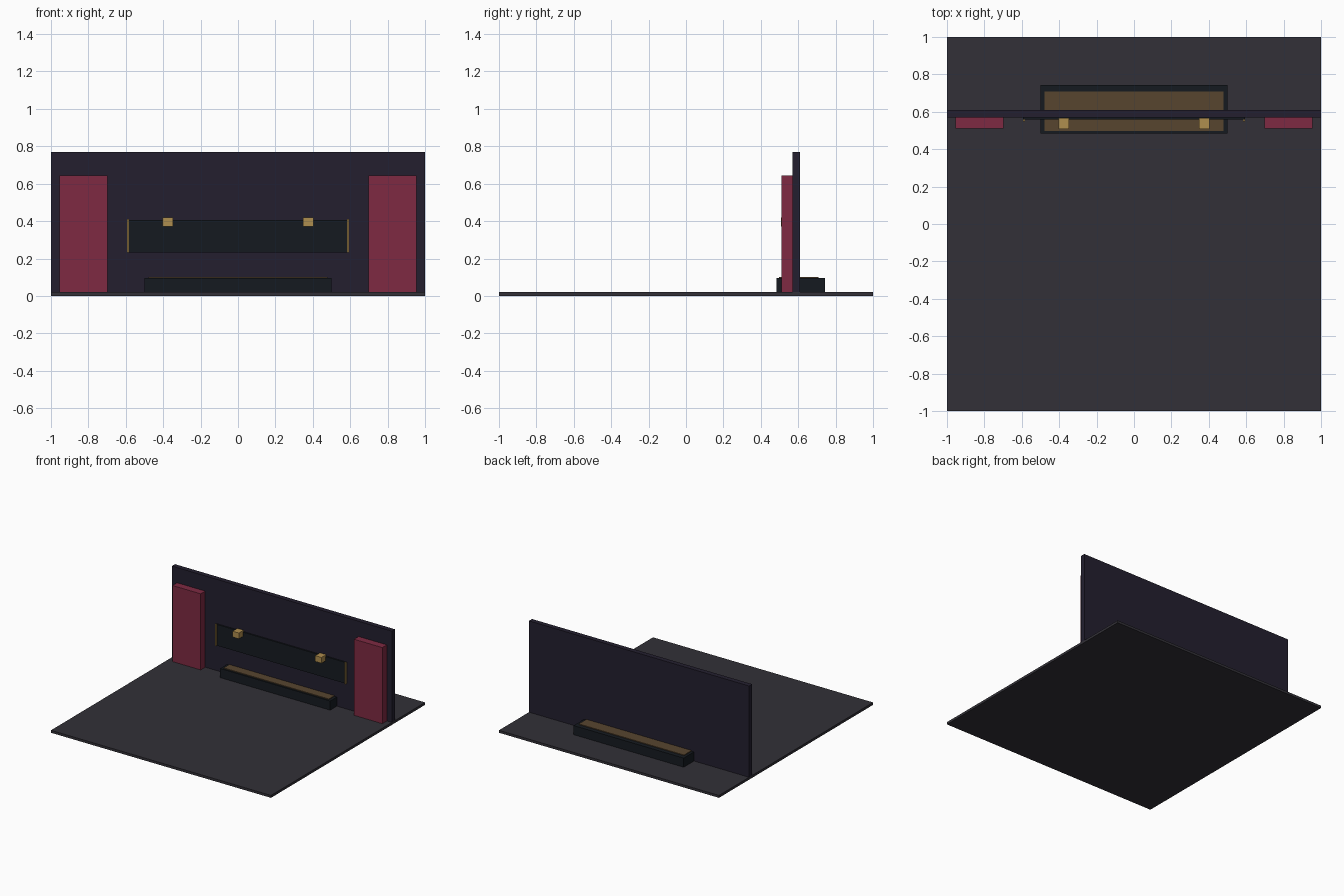
import bpy

if "Cube" in bpy.data.objects:
    bpy.data.objects.remove(bpy.data.objects["Cube"])


def material(name, hex_rgb):
    """Flat colour given as an sRGB hex value."""
    chans = [((hex_rgb >> s) & 255) / 255 for s in (16, 8, 0)]
    lin = [c / 12.92 if c <= 0.04045 else ((c + 0.055) / 1.055) ** 2.4 for c in chans]
    m = bpy.data.materials.new(name)
    m.diffuse_color = (*lin, 1)
    m.use_nodes = True
    m.node_tree.nodes["Principled BSDF"].inputs["Base Color"].default_value = m.diffuse_color
    return m


def box(name, x, y, z, mat):
    """Box spanning the given (min, max) ranges."""
    bpy.ops.mesh.primitive_cube_add(size=1)
    ob = bpy.context.object
    ob.name = name
    ob.location = [(a + b) / 2 for a, b in (x, y, z)]
    ob.scale = [b - a for a, b in (x, y, z)]
    bpy.ops.object.transform_apply(location=True, rotation=False, scale=True)
    ob.data.materials.append(mat)
    return ob


def pair(name, x, y, z, mat):
    """Left and right copies of a box."""
    box(name + "_right", x, y, z, mat)
    box(name + "_left", (-x[1], -x[0]), y, z, mat)


charcoal = material("charcoal", 0x323037)
night = material("night_purple", 0x231F2F)
black = material("blue_black", 0x151A20)
brown = material("brown_wood", 0x57452F)
crimson = material("crimson", 0x7E2A42)
gold = material("gold", 0xAF8E4E)

# Floor and back wall
box("floor", (-1, 1), (-1, 1), (0, 0.02), charcoal)
box("back_wall", (-1, 1), (0.57, 0.61), (0.02, 0.77), night)

# Low platform running through the wall, with wooden top
box("platform", (-0.5, 0.5), (0.483, 0.744), (0.02, 0.095), black)
box("platform_top", (-0.478, 0.478), (0.497, 0.708), (0.09, 0.101), brown)

# Curtains
pair("curtain", (0.697, 0.954), (0.511, 0.57), (0.02, 0.645), crimson)

# Wall panel with gold end trims and lamps
box("wall_panel", (-0.593, 0.593), (0.559, 0.57), (0.232, 0.406), black)
pair("panel_trim", (0.583, 0.593), (0.547, 0.559), (0.232, 0.411), gold)
pair("lamp", (0.347, 0.404), (0.507, 0.568), (0.37, 0.418), gold)
